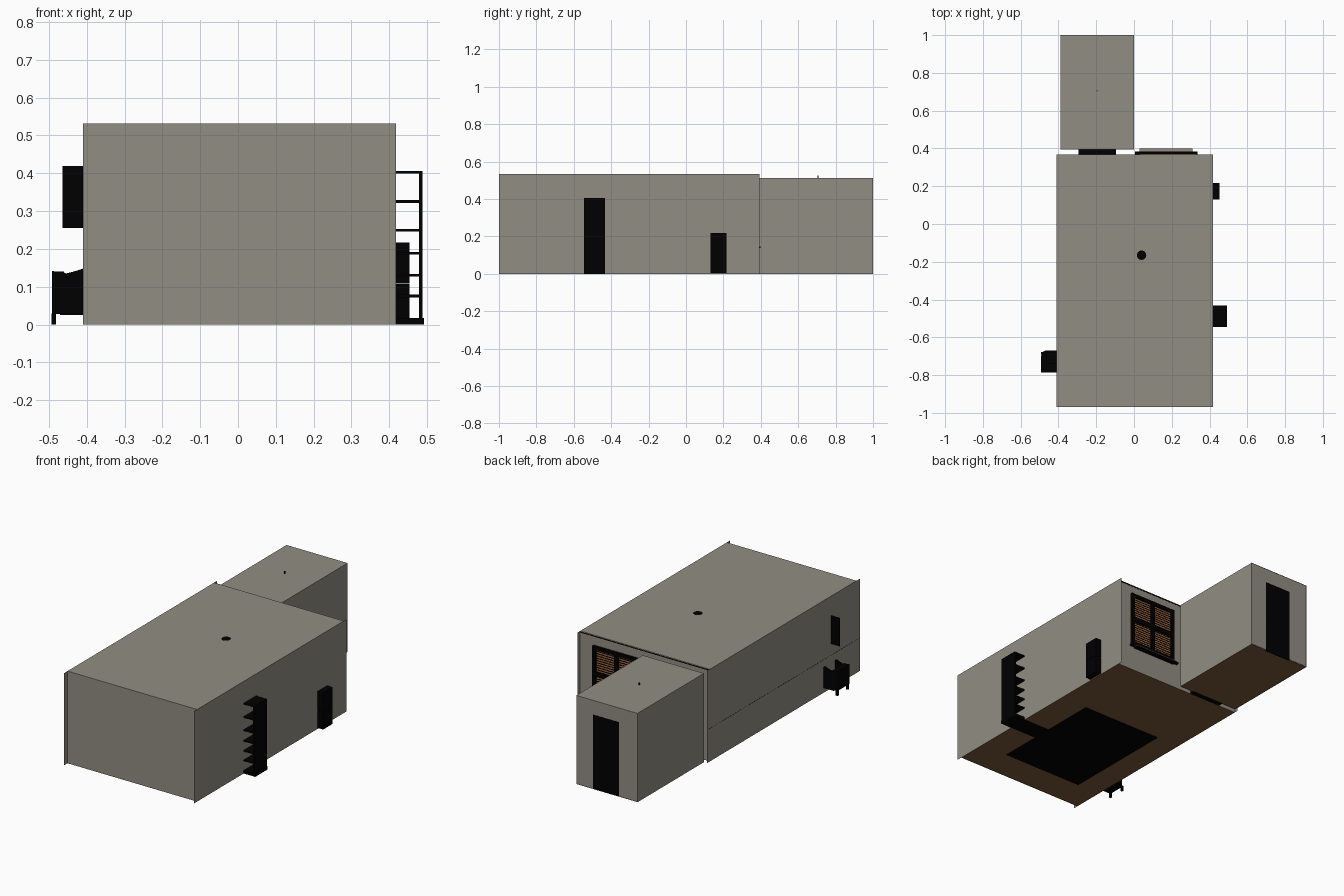
import bpy, bmesh, math

if "Cube" in bpy.data.objects:
    bpy.data.objects.remove(bpy.data.objects["Cube"])


def material(name, rgb):
    m = bpy.data.materials.new(name)
    m.diffuse_color = (*rgb, 1)
    m.use_nodes = True
    m.node_tree.nodes["Principled BSDF"].inputs["Base Color"].default_value = m.diffuse_color
    return m


WALL = material("wall_grey", (0.283, 0.268, 0.228))
BLACK = material("black", (0.0, 0.0, 0.0))
FLOOR = material("floor_brown", (0.2, 0.096, 0.042))
BLIND = material("blind_orange", (0.34, 0.125, 0.04))


def finish(name, bm, mat):
    me = bpy.data.meshes.new(name)
    bm.to_mesh(me)
    bm.free()
    me.materials.append(mat)
    ob = bpy.data.objects.new(name, me)
    bpy.context.collection.objects.link(ob)
    return ob


def box(name, x, y, z, mat=BLACK):
    """Box from (min, max) pairs on each axis."""
    bm = bmesh.new()
    bmesh.ops.create_cube(bm, size=1)
    for v in bm.verts:
        v.co = [r[0] if c < 0 else r[1] for c, r in zip(v.co, (x, y, z))]
    return finish(name, bm, mat)


def sheet(name, pts, mat=WALL):
    """Single flat face."""
    bm = bmesh.new()
    bm.faces.new([bm.verts.new(p) for p in pts])
    return finish(name, bm, mat)


def flat(name, x, y, z, mat):
    return sheet(name, [(x[0], y[0], z), (x[1], y[0], z), (x[1], y[1], z), (x[0], y[1], z)], mat)


def wall_x(name, x, y, z):
    return sheet(name, [(x, y[0], z[0]), (x, y[1], z[0]), (x, y[1], z[1]), (x, y[0], z[1])])


def wall_y(name, y, x, z):
    return sheet(name, [(x[0], y, z[0]), (x[1], y, z[0]), (x[1], y, z[1]), (x[0], y, z[1])])


def disc(name, x, y, z0, z1, r, r_top=None):
    bm = bmesh.new()
    bmesh.ops.create_cone(bm, cap_ends=True, segments=24, radius1=r,
                          radius2=r if r_top is None else r_top, depth=z1 - z0)
    bmesh.ops.translate(bm, verts=bm.verts, vec=(x, y, (z0 + z1) / 2))
    return finish(name, bm, BLACK)


def prism(name, pts, vec):
    """Closed solid: outline pushed along vec."""
    bm = bmesh.new()
    f = bm.faces.new([bm.verts.new(p) for p in pts])
    ext = bmesh.ops.extrude_face_region(bm, geom=[f])
    bmesh.ops.translate(bm, vec=vec,
                        verts=[g for g in ext["geom"] if isinstance(g, bmesh.types.BMVert)])
    bmesh.ops.recalc_face_normals(bm, faces=bm.faces)
    return finish(name, bm, BLACK)


# Main room: side walls run past the front and back walls
L, R, F, B, H = -0.41, 0.418, -0.97, 0.368, 0.532
wall_x("left_wall", L, (-1, 0.392), (0, H))
wall_x("right_wall", R, (-1, 0.392), (0, H))
wall_y("front_wall", F, (L, R), (0, H))
flat("ceiling", (L, R), (F, B), H, WALL)
flat("floor", (L, R), (F, B), 0.002, FLOOR)

# Back wall with an inner doorway
D0, D1, DH = -0.295, -0.095, 0.43
for i, (x, z) in enumerate([((L, D0), (0, H)), ((D1, R), (0, H)), ((D0, D1), (DH, H))]):
    wall_y(f"back_wall_{i}", B, x, z)

# Hairline mouldings
box("dado_left", (L - 0.0005, L), (-1, 0.38), (0.19, 0.191))
box("cornice_back", (L, R), (B, B + 0.001), (H - 0.009, H - 0.004))

# Annex
AX, AY, AH = (-0.39, 0.0), (0.394, 1.0), 0.513
for n, x in zip(("left", "right"), AX):
    wall_x(f"annex_{n}_wall", x, AY, (0, AH))
wall_y("annex_back_wall", 0.998, AX, (0, AH))
for i, (x, z) in enumerate([((AX[0], D0), (0, AH)), ((D1, AX[1]), (0, AH)), ((D0, D1), (DH, AH))]):
    wall_y(f"annex_front_wall_{i}", AY[0], x, z)
flat("annex_ceiling", AX, AY, AH, WALL)
flat("annex_floor", AX, AY, 0.002, FLOOR)

# Doors
box("inner_door", (D0, D1), (B, 0.397), (0, DH))
box("outer_door", (-0.27, -0.105), (0.99, 0.9985), (0, 0.43))
box("door_handle", (-0.125, -0.115), (0.9985, 1.0), (0.195, 0.203))

# Back window: frame, crossbars, blind with slats, sills
WX, WZ = (0.03, 0.332), (0.155, 0.475)
box("window_blind", WX, (B, B + 0.002), WZ, BLIND)
for i in range(24):
    z = WZ[0] + (i + 0.5) * 0.32 / 24
    box(f"blind_slat_{i}", WX, (B + 0.002, B + 0.003), (z, z + 0.005))
for n, c, w in (("left", 0.04, 0.010), ("middle", 0.181, 0.011), ("right", 0.322, 0.010)):
    box(f"window_post_{n}", (c - w, c + w), (B, 0.382), WZ)
for n, c, w in (("bottom", 0.165, 0.010), ("middle", 0.315, 0.012), ("top", 0.465, 0.010)):
    box(f"window_rail_{n}", WX, (B, 0.381), (c - w, c + w))
box("window_sill", (0.005, 0.337), (B, 0.383), (0.145, 0.156))
box("ledge_support", (0.03, 0.31), (B, 0.398), (0.139, 0.143))
box("outer_ledge", (0.03, 0.31), (B, 0.4), (0.143, 0.147), WALL)

# Rug showing under the floor
box("rug", (-0.265, 0.247), (-0.79, -0.115), (0, 0.006))

# Ceiling lamps
disc("lamp_plate", 0.04, -0.165, 0.5, H + 0.0003, 0.025)
disc("lamp_cord", 0.04, -0.165, 0.44, 0.5, 0.003)
disc("lamp_shade", 0.04, -0.165, 0.37, 0.44, 0.07, 0.03)
disc("annex_lamp_cord", -0.195, 0.705, 0.42, 0.526, 0.003)
disc("annex_lamp_shade", -0.195, 0.705, 0.36, 0.42, 0.05, 0.02)

# Open bookcase through the right wall
SY = (-0.545, -0.432)
for n, x in (("outer", 0.478), ("inner", 0.21)):
    box(f"bookcase_end_{n}", (x, x + 0.01), SY, (0.002, 0.405))
for i, z in enumerate((0.072, 0.127, 0.185, 0.246, 0.322, 0.399)):
    box(f"bookcase_shelf_{i}", (0.21, 0.488), SY, (z, z + 0.007))
box("bookcase_base", (0.205, 0.492), SY, (0, 0.018))

# Two stacked cabinets through the right wall
for n, z in (("lower", (0.005, 0.107)), ("upper", (0.109, 0.217))):
    box(f"cabinet_{n}", (0.33, 0.453), (0.13, 0.217), z)

# Picture plate through the left wall
box("picture", (-0.464, -0.30), (-0.742, -0.738), (0.256, 0.419))

# Tub armchair through the left wall: wavy sides, rounded back, seat, legs
wave = [(-0.492, 0.142), (-0.475, 0.139), (-0.455, 0.135), (-0.435, 0.14), (-0.41, 0.148),
        (-0.36, 0.145), (-0.31, 0.12), (-0.30, 0.028), (-0.485, 0.028)]
for n, y, lim in (("front", -0.787, -1), ("back", -0.683, -0.462)):
    prism(f"armchair_side_{n}", [(max(x, lim), y, z) for x, z in wave], (0, 0.014, 0))
outline = [(-0.46, -0.787), (-0.492, -0.787), (-0.492, -0.70)]
outline += [(-0.462 - 0.03 * math.cos(a), -0.70 + 0.031 * math.sin(a))
            for a in (0.4, 0.8, 1.2, math.pi / 2)]
prism("armchair_back", [(x, y, 0.028) for x, y in outline], (0, 0, 0.112))
box("armchair_seat", (-0.47, -0.305), (-0.78, -0.675), (0.025, 0.085))
for i, (x, z) in enumerate(((-0.493, 0), (-0.32, 0.005))):
    for j, y in enumerate((-0.785, -0.69)):
        box(f"armchair_leg_{i}_{j}", (x, x + 0.012), (y, y + 0.012), (z, 0.03))
